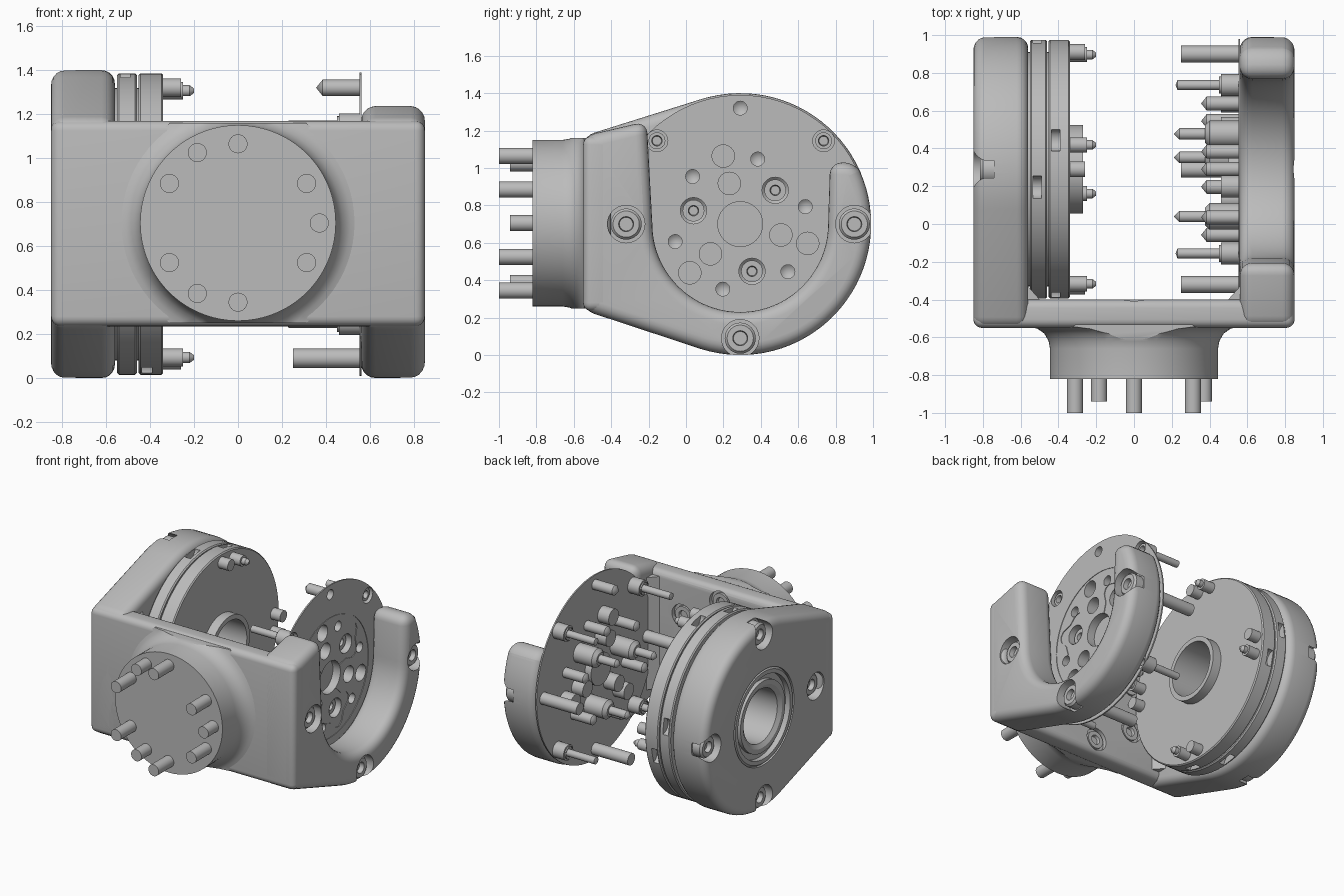
import bpy, bmesh, math

cube = bpy.data.objects.get("Cube")
if cube:
    bpy.data.objects.remove(cube, do_unlink=True)

CY, CZ = 0.29, 0.70          # hinge axis
parts = []

metal = bpy.data.materials.new("plain_grey")
metal.use_nodes = True
metal.diffuse_color = (0.5, 0.5, 0.5, 1)
bsdf = metal.node_tree.nodes["Principled BSDF"]
bsdf.inputs["Base Color"].default_value = (0.5, 0.5, 0.5, 1)


def finish(name, bm):
    bmesh.ops.remove_doubles(bm, verts=bm.verts, dist=1e-5)
    bmesh.ops.recalc_face_normals(bm, faces=bm.faces)
    mesh = bpy.data.meshes.new(name)
    bm.to_mesh(mesh)
    bm.free()
    mesh.materials.append(metal)
    ob = bpy.data.objects.new(name, mesh)
    bpy.context.collection.objects.link(ob)
    parts.append(ob)
    return ob


def lathe(name, profile, center, axis="x", loop=False, n=40):
    """Revolve (position, radius) pairs about a line along x or y."""
    bm = bmesh.new()
    rings = []
    for t, r in profile:
        ring = []
        for i in range(n):
            a = math.tau * i / n
            u, v = center[0] + r * math.cos(a), center[1] + r * math.sin(a)
            ring.append(bm.verts.new((t, u, v) if axis == "x" else (u, t, v)))
        rings.append(ring)
    pairs = list(zip(rings, rings[1:]))
    if loop:
        pairs.append((rings[-1], rings[0]))
    for p, q in pairs:
        for i in range(n):
            j = (i + 1) % n
            bm.faces.new((p[i], p[j], q[j], q[i]))
    return finish(name, bm)


def rod(name, a, b, r, center, axis="x", n=32):
    return lathe(name, [(a, 0), (a, r), (b, r), (b, 0)], center, axis, n=n)


def prism(name, outline, x0, x1):
    """Extrude a y-z outline along x."""
    bm = bmesh.new()
    face = bm.faces.new([bm.verts.new((x0, y, z)) for y, z in outline])
    ext = bmesh.ops.extrude_face_region(bm, geom=[face])
    bmesh.ops.translate(bm, vec=(x1 - x0, 0, 0),
                        verts=[v for v in ext["geom"] if isinstance(v, bmesh.types.BMVert)])
    return finish(name, bm)


def box(name, x, y, z):
    return prism(name, [(y[0], z[0]), (y[1], z[0]), (y[1], z[1]), (y[0], z[1])], *x)


def bake(ob):
    dg = bpy.context.evaluated_depsgraph_get()
    mesh = bpy.data.meshes.new_from_object(ob.evaluated_get(dg))
    ob.modifiers.clear()
    ob.data = mesh


def bevel(ob, width, segments=5):
    m = ob.modifiers.new("round", "BEVEL")
    m.width, m.segments = width, segments
    m.limit_method, m.angle_limit = "ANGLE", math.radians(35)
    m.use_clamp_overlap = False
    bake(ob)


def cut(ob, cutters, operation="DIFFERENCE"):
    for c in cutters:
        m = ob.modifiers.new("cut", "BOOLEAN")
        m.object, m.operation, m.solver = c, operation, "EXACT"
    bake(ob)
    for c in cutters:
        parts.remove(c)
        bpy.data.objects.remove(c, do_unlink=True)


def polar(r, deg, c=(CY, CZ)):
    a = math.radians(deg)
    return c[0] + r * math.cos(a), c[1] + r * math.sin(a)


def arc(r, a, b, n):
    return [polar(r, a + (b - a) * i / n) for i in range(n + 1)]


# Yoke: front wall and two side arms
wall = box("front_wall", (-0.85, 0.85), (-0.55, -0.40), (0.235, 1.17))
bevel(wall, 0.045)
front = [(-0.55, 0.24), (-0.55, 1.17)]
full_arm = prism("bearing_arm", front + arc(0.70, 107.5, -107.5, 54), -0.85, -0.56)
hook = front + [(-0.21, 1.25), (-0.18, 0.70)] + arc(0.47, 180, 360, 40)[1:]
hook_arm = prism("hook_arm", hook + [(0.77, 1.03)] + arc(0.70, 28, -107.5, 34), 0.56, 0.85)
bevel(full_arm, 0.06)
bevel(hook_arm, 0.065)

# Gussets in the inside corners of the yoke
for side, name in ((-1, "right_gusset"), (1, "left_gusset")):
    bm = bmesh.new()
    low = [bm.verts.new((side * x, y, 0.29)) for x, y in ((0.6, -0.42), (0.49, -0.41), (0.57, -0.32))]
    tri = bm.faces.new(low)
    ext = bmesh.ops.extrude_face_region(bm, geom=[tri])
    bmesh.ops.translate(bm, vec=(0, 0, 0.84), verts=[v for v in ext["geom"] if isinstance(v, bmesh.types.BMVert)])
    finish(name, bm)

# Arm bolts in open pockets
cardinal = [polar(0.61, a) for a in (0, 90, 180, 270)]
arm_bolts = {-1: cardinal, 1: [cardinal[0], cardinal[2], cardinal[3]]}
for side, arm in ((-1, full_arm), (1, hook_arm)):
    cut(arm, [rod("pocket", side * 0.74, side * 0.95, 0.1, c) for c in arm_bolts[side]])
    for c in arm_bolts[side]:
        head = [(0.72, 0.083), (0.80, 0.083), (0.815, 0.07), (0.815, 0.04), (0.78, 0.036), (0.78, 0)]
        lathe("arm_bolt_head", [(side * t, r) for t, r in head], c)
        if side > 0:
            rod("arm_bolt_shank", 0.25, 0.6, 0.044, c)

# Bearing and its bore
cut(full_arm, [rod("bore", -1, -0.4, 0.355, (CY, CZ), n=64)])
lathe("bearing", [(-0.56, 0.357), (-0.83, 0.357), (-0.85, 0.34), (-0.85, 0.31), (-0.81, 0.31),
                  (-0.81, 0.265), (-0.84, 0.265), (-0.84, 0.23), (-0.82, 0.2), (-0.27, 0.2),
                  (-0.27, 0.235), (-0.56, 0.235)], (CY, CZ), loop=True, n=64)

# Paired hinge discs
for name, x0, x1, spots in (("outer_disc", -0.55, -0.46, (98, 188, 278, 8)),
                            ("inner_disc", -0.452, -0.34, (77, 167, 257, 347))):
    e = 0.008
    disc = lathe(name, [(x0, 0.22), (x0, 0.677), (x0 + e, 0.685), (x1 - e, 0.685),
                        (x1, 0.677), (x1, 0.22)], (CY, CZ), loop=True, n=80)
    cut(disc, [rod("notch", x0 + 0.015, x0 + 0.06, 0.06, polar(0.69, a), n=24) for a in spots])
lathe("disc_core", [(-0.57, 0.62), (-0.44, 0.62)], (CY, CZ), n=64)
for a in (0, 90, 180, 270):
    rod("dowel", -0.35, -0.26, 0.042, polar(0.62, a))
    lathe("disc_pin", [(-0.35, 0.04), (-0.25, 0.04), (-0.25, 0.025), (-0.22, 0.025), (-0.2, 0.01),
                       (-0.2, 0)], polar(0.62, a - 12))

# Thin mounting plate with sockets reaching inward
plate = rod("mounting_plate", 0.552, 0.562, 0.69, (CY, CZ), n=80)
groove = lathe("groove", [(0.558, 0.445), (0.57, 0.445), (0.57, 0.452), (0.558, 0.452)],
               (CY, CZ), loop=True, n=64)
cutters = [groove]
F = 0.56
kinds = {
    "screw_socket": [(F, 0.07), (0.4, 0.07), (0.375, 0.045), (0.375, 0.03), (0.24, 0.03), (0.21, 0)],
    "drilled_hole": [(F, 0.037), (0.385, 0.037), (0.355, 0)],
    "plain_hole": [(F, 0.06), (0.46, 0.06), (0.46, 0)],
    "rim_socket": [(F, 0.058), (0.46, 0.058), (0.46, 0.026), (0.23, 0.026), (0.22, 0)],
    "centre_recess": [(F, 0.12), (0.5, 0.12), (0.5, 0)],
}
spots = {"screw_socket": [polar(0.26, a) for a in (44, 164, 284)],
         "drilled_hole": [polar(0.36, 15 + 60 * i) for i in range(6)] + [polar(0.62, 90)],
         "plain_hole": [polar(r, a + 120 * i) for i in range(3) for r, a in ((0.375, 104), (0.225, 105))],
         "rim_socket": [polar(0.63, 45 + 90 * i) for i in range(4)],
         "centre_recess": [(CY, CZ)]}
# Shallow rounded pads around the screws
for a, c in zip((44, 164, 284), spots["screw_socket"]):
    pad = [polar(0.135 + 0.025 * math.cos(math.radians(4 * k)), a + k, c) for k in range(0, 360, 15)]
    cutters.append(prism("pad_pocket", pad, 0.557, 0.6))
for kind, places in spots.items():
    for c in places:
        lathe(kind, kinds[kind], c, n=32)
        cutters.append(rod("hole", 0.5, 0.6, kinds[kind][0][1], c))
cut(plate, cutters)
for kind, r, x in (("screw_socket", 0.058, 0.52), ("rim_socket", 0.045, 0.545)):
    for c in spots[kind]:
        lathe("socket_screw", [(0.45, r), (x, r), (x, 0.028), (x - 0.04, 0.024), (x - 0.04, 0)], c, n=24)

# Round front flange, flared sideways into the wall
stub = lathe("front_flange", [(-0.82, 0), (-0.82, 0.445), (-0.66, 0.445), (-0.62, 0.452), (-0.58, 0.475),
                              (-0.555, 0.51), (-0.545, 0.55), (-0.45, 0.55), (-0.45, 0)],
             (0, 0.705), "y", n=72)
cut(stub, [box("trim", (-1, 1), (-1, 0), (0.25, 1.16))], "INTERSECT")

# Flange pins: six long bolts through the wall, three short dowels
hexes = [polar(0.36, 30 + 60 * i, (0, 0.705)) for i in range(6)]
for c in hexes:
    rod("flange_bolt", -1.0, -0.8, 0.043, c, "y")
for a in (0, 120, 240):
    rod("flange_dowel", -0.94, -0.8, 0.043, polar(0.37, a, (0, 0.705)), "y")
cut(wall, [rod("counterbore", -0.43, -0.3, 0.085, c, "y") for c in hexes])
for c in hexes:
    lathe("wall_bolt_head", [(-0.45, 0.065), (-0.41, 0.065), (-0.41, 0.035), (-0.43, 0.03), (-0.43, 0)], c, "y")

# Smooth shading with sharp edges kept
bpy.ops.object.select_all(action="DESELECT")
for ob in parts:
    ob.select_set(True)
bpy.context.view_layer.objects.active = wall
bpy.ops.object.shade_smooth_by_angle(angle=math.radians(30))
